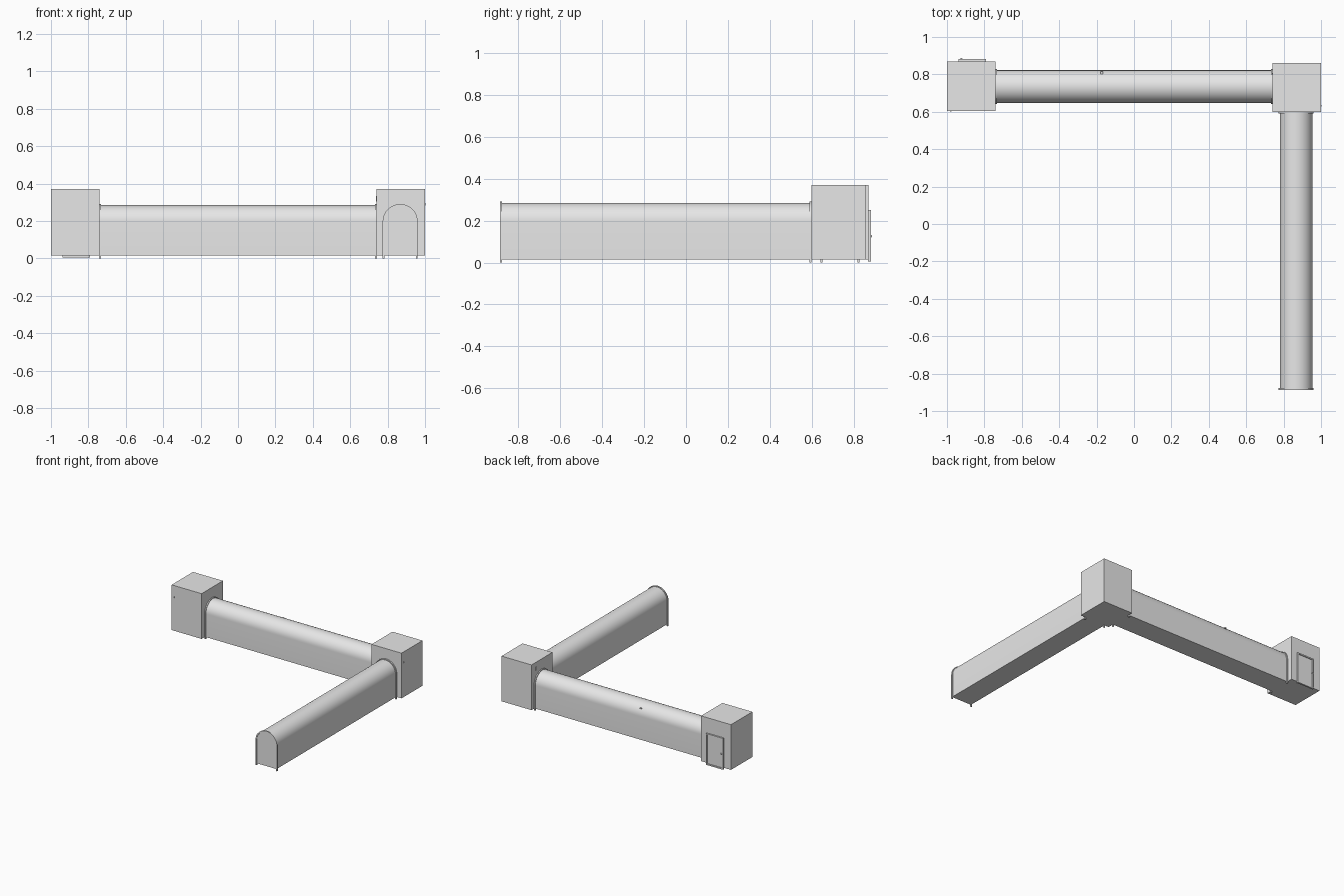
import bpy, bmesh, math
from mathutils import Vector

if "Cube" in bpy.data.objects:
    bpy.data.objects.remove(bpy.data.objects["Cube"])

grey = bpy.data.materials.new("plain_grey")
grey.diffuse_color = (0.8, 0.8, 0.8, 1)
grey.use_nodes = True
grey.node_tree.nodes["Principled BSDF"].inputs["Base Color"].default_value = grey.diffuse_color


def finish(bm, name, smooth=False):
    bmesh.ops.recalc_face_normals(bm, faces=bm.faces)
    me = bpy.data.meshes.new(name)
    bm.to_mesh(me)
    bm.free()
    me.materials.append(grey)
    ob = bpy.data.objects.new(name, me)
    bpy.context.collection.objects.link(ob)
    if smooth:
        bpy.ops.object.select_all(action='DESELECT')
        ob.select_set(True)
        bpy.context.view_layer.objects.active = ob
        bpy.ops.object.shade_smooth_by_angle(angle=math.radians(40))
    return ob


def box(name, lo, hi):
    bm = bmesh.new()
    bmesh.ops.create_cube(bm, size=1)
    for v in bm.verts:
        v.co = Vector([lo[i] + (v.co[i] + 0.5) * (hi[i] - lo[i]) for i in range(3)])
    return finish(bm, name)


def arch(r, z0, spring, n=24):
    """Upright arch outline as (side, height) points."""
    pts = [(r, z0)]
    pts += [(r * math.cos(math.pi * i / n), spring + r * math.sin(math.pi * i / n)) for i in range(n + 1)]
    return pts + [(-r, z0)]


def sweep(name, outline, axis, centre, a, b):
    """Extrude a closed outline from a to b along x or y."""
    def place(s, z, t):
        return (t, centre + s, z) if axis == 'x' else (centre + s, t, z)
    bm = bmesh.new()
    A = [bm.verts.new(place(s, z, a)) for s, z in outline]
    B = [bm.verts.new(place(s, z, b)) for s, z in outline]
    n = len(A)
    for i in range(n):
        j = (i + 1) % n
        bm.faces.new((A[i], A[j], B[j], B[i]))
    bm.faces.new(A)
    bm.faces.new(B[::-1])
    return finish(bm, name, True)


def arch_frame(name, axis, centre, t):
    outer = arch(R + 0.006, 0.0, SPRING)
    inner = arch(R - 0.004, 0.0, SPRING)
    return sweep(name, outer + inner[::-1], axis, centre, t - 0.005, t + 0.005)


R, SPRING, FLOOR = 0.0875, 0.197, 0.015

# Rooms
box("left_room", (-1, 0.605, FLOOR), (-0.74, 0.87, 0.37))
box("right_room", (0.74, 0.6, FLOOR), (1, 0.86, 0.37))

# Vaulted corridors
sweep("long_corridor", arch(R, FLOOR, SPRING), 'x', 0.735, -0.74, 0.74)
sweep("front_corridor", arch(R, FLOOR, SPRING), 'y', 0.867, -0.885, 0.6)

# Arch frames at the corridor ends
arch_frame("left_room_arch", 'x', 0.735, -0.737)
arch_frame("right_room_arch", 'x', 0.735, 0.737)
arch_frame("right_room_front_arch", 'y', 0.867, 0.595)
arch_frame("corridor_end_arch", 'y', 0.867, -0.883)

# Back door: leaf, surrounding trim, knob and hinges
x0, x1, z0, z1, w = -0.938, -0.79, 0.004, 0.25, 0.01
box("door_leaf", (x0 + w, 0.868, z0), (x1 - w, 0.875, z1 - w))
box("door_trim_left", (x0, 0.868, z0), (x0 + w, 0.882, z1))
box("door_trim_right", (x1 - w, 0.868, z0), (x1, 0.882, z1))
box("door_trim_top", (x0 + w, 0.868, z1 - w), (x1 - w, 0.882, z1))
box("door_sill", (x0 + w, 0.868, z0), (x1 - w, 0.882, z0 + w))
bm = bmesh.new()
bmesh.ops.create_uvsphere(bm, u_segments=12, v_segments=8, radius=0.006)
bmesh.ops.translate(bm, verts=bm.verts, vec=(-0.923, 0.882, 0.125))
finish(bm, "door_knob", True)
for z in (0.06, 0.19):
    box("door_hinge", (-0.804, 0.874, z), (-0.799, 0.878, z + 0.014))

# Small wall fittings
box("left_room_fitting", (-0.985, 0.602, 0.272), (-0.977, 0.606, 0.284))
box("right_room_fitting", (0.999, 0.627, 0.283), (1.0015, 0.635, 0.295))
box("right_room_side_fitting", (0.737, 0.8, 0.305), (0.741, 0.808, 0.335))
box("corridor_fitting", (-0.18, 0.802, 0.25), (-0.165, 0.815, 0.256))
